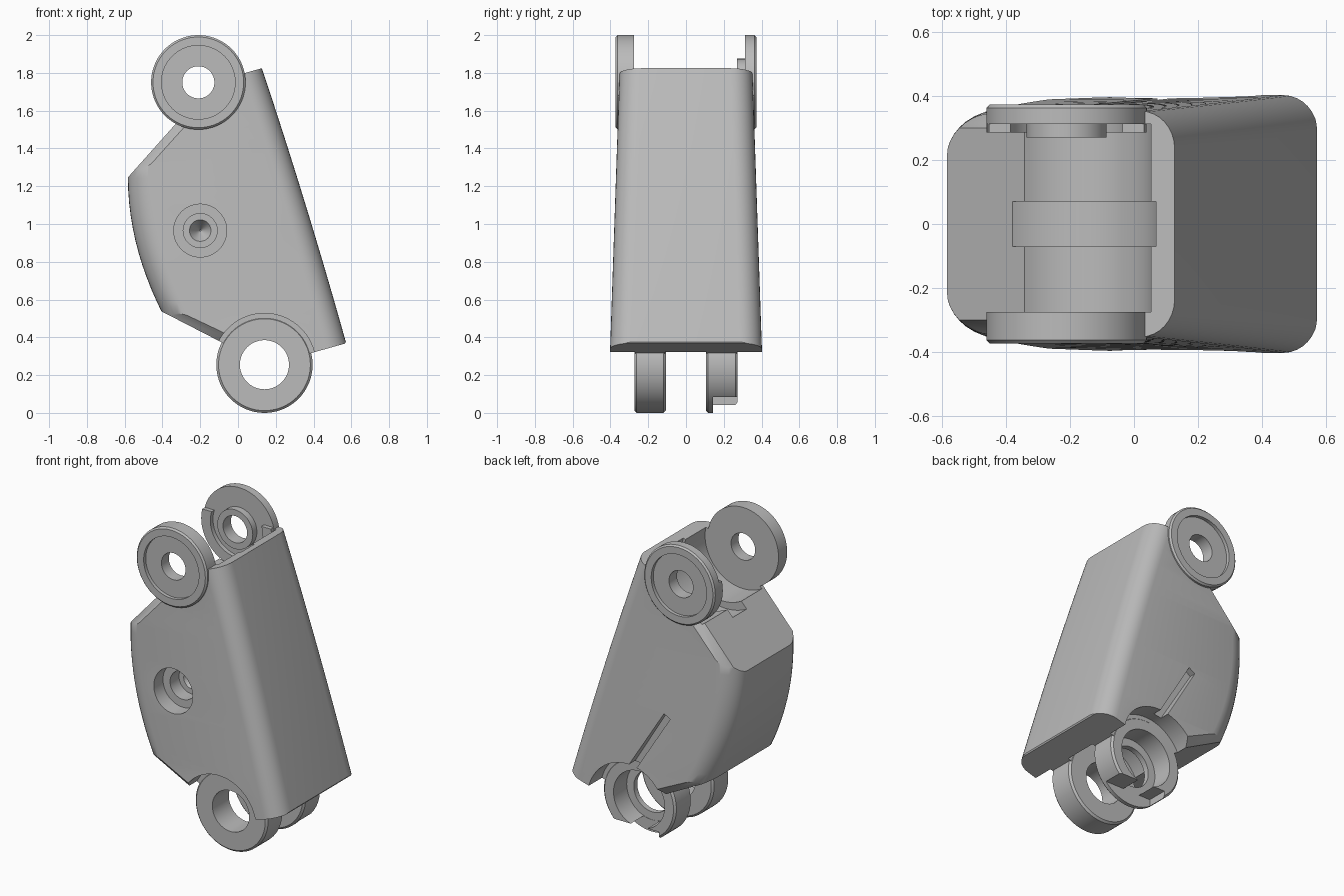
import bpy, bmesh, math
from mathutils import Vector, Matrix

if "Cube" in bpy.data.objects:
    bpy.data.objects.remove(bpy.data.objects["Cube"])

grey = bpy.data.materials.new("light_grey")
grey.diffuse_color = (0.5, 0.5, 0.5, 1)
grey.use_nodes = True
grey.node_tree.nodes["Principled BSDF"].inputs["Base Color"].default_value = grey.diffuse_color


def to_object(bm, name):
    bmesh.ops.recalc_face_normals(bm, faces=bm.faces)
    me = bpy.data.meshes.new(name)
    bm.to_mesh(me)
    bm.free()
    ob = bpy.data.objects.new(name, me)
    bpy.context.collection.objects.link(ob)
    me.materials.append(grey)
    return ob


def disc(c, y0, y1, r, r2=None, chamfer=0, seg=72):
    """Cylinder or cone along y, centred on (x, z) = c; r at y0, r2 at y1."""
    bm = bmesh.new()
    bmesh.ops.create_cone(bm, cap_ends=True, segments=seg, radius1=r,
                          radius2=r if r2 is None else r2, depth=y1 - y0)
    if chamfer:
        rim = [e for e in bm.edges if any(len(f.verts) > 4 for f in e.link_faces)]
        bmesh.ops.bevel(bm, geom=rim, offset=chamfer, segments=1, affect='EDGES')
    m = Matrix.Translation((c[0], (y0 + y1) / 2, c[1])) @ Matrix.Rotation(-math.pi / 2, 4, 'X')
    bmesh.ops.transform(bm, matrix=m, verts=bm.verts)
    return to_object(bm, "disc")


def box(lo, hi, tilt=0):
    lo, hi = Vector(lo), Vector(hi)
    bm = bmesh.new()
    bmesh.ops.create_cube(bm, size=1)
    m = (Matrix.Translation((lo + hi) / 2) @ Matrix.Rotation(tilt, 4, 'Y')
         @ Matrix.Diagonal((*(hi - lo), 1)))
    bmesh.ops.transform(bm, matrix=m, verts=bm.verts)
    return to_object(bm, "box")


def combine(ob, other, op):
    mod = ob.modifiers.new("bool", 'BOOLEAN')
    mod.object, mod.operation, mod.solver = other, op, 'EXACT'
    bpy.context.view_layer.objects.active = ob
    bpy.ops.object.modifier_apply(modifier=mod.name)
    bpy.data.objects.remove(other, do_unlink=True)


def cut(ob, other):
    combine(ob, other, 'DIFFERENCE')


def add(ob, other):
    combine(ob, other, 'UNION')


# Body: stack of rounded rectangles, curved back, sloping front, tapering width
def section(z):
    left = -0.583 + 0.35 * max(0, 1.25 - z) ** 2
    t = (1.82 - z) / 1.47
    right = 0.128 + 0.45 * t + 0.04 * t * (1 - t)
    half = 0.402 - 0.034 * (z - 0.33)
    pts = []
    for cx, sy, a0, r in ((right, 1, 0, .115), (left, 1, 90, .13),
                          (left, -1, 180, .13), (right, -1, 270, .115)):
        sx = 1 if cx == right else -1
        for k in range(9):
            a = math.radians(a0 + k * 90 / 8)
            x = cx - sx * r + r * math.cos(a)
            y = sy * (half - r) + r * math.sin(a)
            pts.append((x, y * (1 - 0.4 * max(0, -x - 0.05) ** 2), z))
    return pts


bm = bmesh.new()
rings = [[bm.verts.new(p) for p in section(0.12 + 1.85 * i / 28)] for i in range(29)]
for a, b in zip(rings, rings[1:]):
    n = len(a)
    for i in range(n):
        bm.faces.new((a[i], a[(i + 1) % n], b[(i + 1) % n], b[i]))
bm.faces.new(rings[0])
bm.faces.new(rings[-1])


def slice_off(co, no):
    res = bmesh.ops.bisect_plane(bm, geom=bm.verts[:] + bm.edges[:] + bm.faces[:],
                                 plane_co=co, plane_no=Vector(no).normalized(),
                                 clear_outer=True)
    edges = [g for g in res['geom_cut'] if isinstance(g, bmesh.types.BMEdge)]
    edges = [e for e in edges if e.is_boundary]
    if edges:
        bmesh.ops.edgeloop_fill(bm, edges=edges)


slice_off((0.11, 0, 1.82), (-0.27, 0, 0.96))        # top rim
slice_off((0.57, 0, 0.368), (0.27, 0, -0.96))       # underside front
slice_off((-0.58, 0, 1.25), (-0.746, 0, 0.666))     # upper back slope
slice_off((-0.41, 0, 0.54), (-0.458, 0, -0.889))    # lower back slope
slice_off((0.57, 0, 0.374), (0.87, 0, -0.48))       # front lower edge
for s in (1, -1):                                   # side chamfers on both slopes
    slice_off((-0.33, s * 0.30, 1.53), (-0.746, s, 0.666))
    slice_off((-0.08, s * 0.345, 0.37), (-0.458, s, -0.889))
body = to_object(bm, "finger_link_body")

UP, LOW, PIN = (-0.21, 1.75), (0.14, 0.255), (-0.2, 0.965)

# Lower hinge: clearance for mating part, then the two lugs
for y0, y1 in ((-0.6, -0.27), (-0.11, 0.108), (0.27, 0.6)):
    cut(body, disc(LOW, y0, y1, 0.272))
for y0, y1 in ((-0.273, -0.107), (0.105, 0.273)):
    add(body, disc(LOW, y0, y1, 0.255, chamfer=0.012))
cut(body, disc(LOW, -0.5, 0.5, 0.13))
cut(body, disc(LOW, 0.14, 0.5, 0.18))
cut(body, box((0.0, 0.142, -0.2), (0.33, 0.5, 0.085)))

# Upper hinge: two cheeks, round seat between them, cable channel
for y0, y1 in ((-0.372, -0.255), (0.255, 0.372)):
    add(body, disc(UP, y0, y1, 0.25, chamfer=0.01))
cut(body, disc(UP, -0.275, 0.312, 0.268))
cut(body, disc((-0.235, 1.75), -0.07, 0.07, 0.31))
rim = disc(UP, 0.285, 0.33, 0.249)
cut(rim, disc(UP, 0.2, 0.4, 0.185))
cut(rim, box((-0.6, 0.2, 1.81), (0.2, 0.4, 2.2)))
add(body, rim)
add(body, disc(UP, 0.27, 0.335, 0.125))
cut(body, disc(UP, -0.6, 0.6, 0.085))
cut(body, disc(UP, -0.6, -0.35, 0.195))
cut(body, disc(UP, 0.35, 0.6, 0.195))

# Pin hole on the front side: stepped bore ending in a cone
cut(body, disc(PIN, -0.6, -0.27, 0.14))
cut(body, disc(PIN, -0.4, -0.18, 0.09))
cut(body, disc(PIN, -0.2, -0.1, 0.07, 0.004))

# Narrow groove on the rear side
cut(body, box((-0.015, 0.33, 0.41), (0.035, 0.6, 0.93), -math.atan2(0.24, 0.39)))

bpy.ops.object.select_all(action='DESELECT')
body.select_set(True)
bpy.context.view_layer.objects.active = body
bpy.ops.object.shade_smooth_by_angle(angle=math.radians(30))
